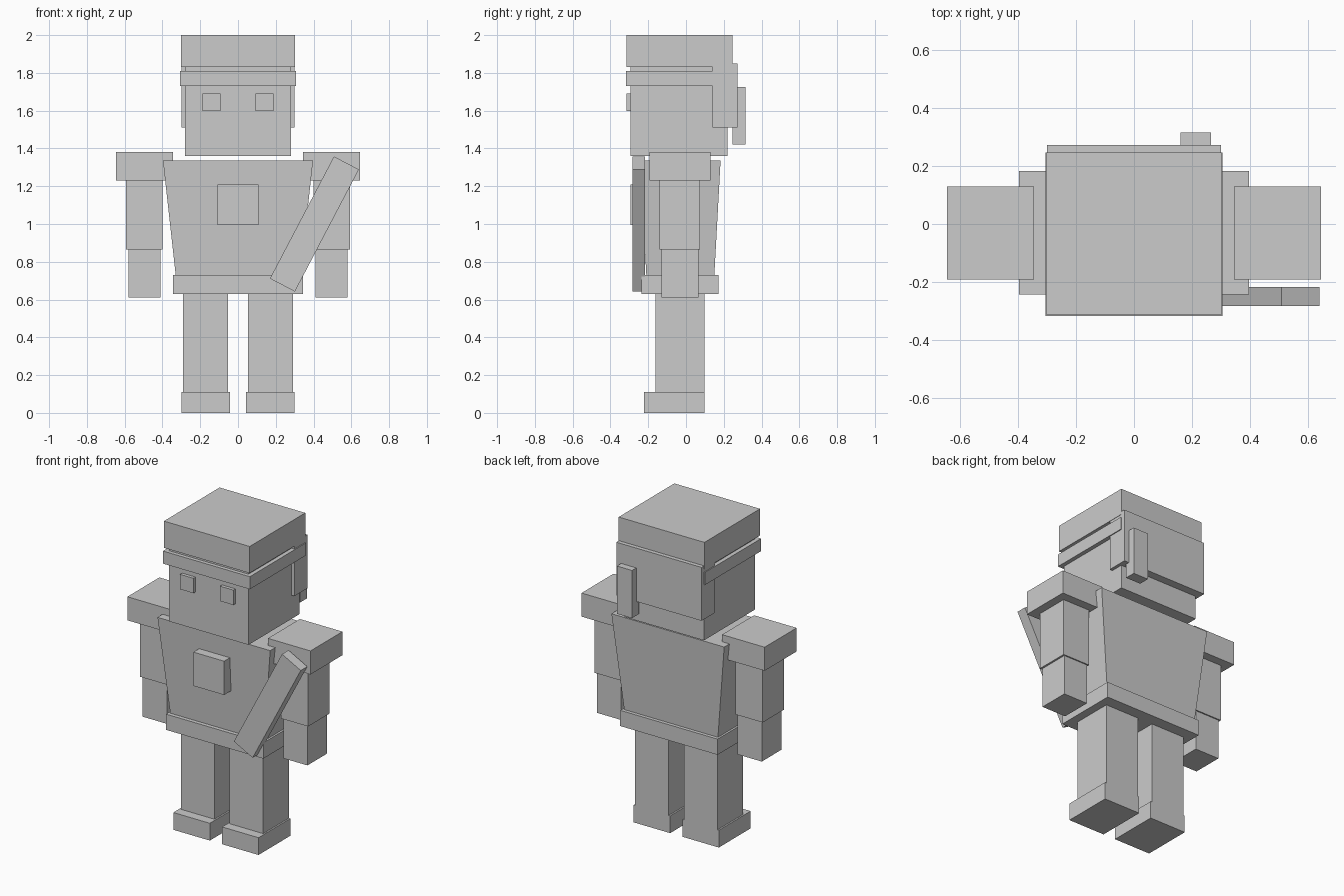
import bpy
from mathutils import Matrix

if "Cube" in bpy.data.objects:
    bpy.data.objects.remove(bpy.data.objects["Cube"])

grey = bpy.data.materials.new("plain_grey")
grey.diffuse_color = (0.6, 0.6, 0.6, 1)
grey.use_nodes = True
grey.node_tree.nodes["Principled BSDF"].inputs["Base Color"].default_value = grey.diffuse_color

FACES = [(0, 3, 2, 1), (4, 5, 6, 7), (0, 1, 5, 4), (1, 2, 6, 5), (2, 3, 7, 6), (3, 0, 4, 7)]


def block(name, x, y, z, top_x=None, top_y=None):
    """Box from (min, max) ranges; optional different ranges at the top for a taper."""
    verts = []
    for (x0, x1), (y0, y1), h in ((x, y, z[0]), (top_x or x, top_y or y, z[1])):
        verts += [(x0, y0, h), (x1, y0, h), (x1, y1, h), (x0, y1, h)]
    mesh = bpy.data.meshes.new(name)
    mesh.from_pydata(verts, [], FACES)
    mesh.materials.append(grey)
    obj = bpy.data.objects.new(name, mesh)
    bpy.context.collection.objects.link(obj)
    return obj


def pair(name, x, y, z):
    """Mirrored left and right blocks."""
    block("right_" + name, x, y, z)
    block("left_" + name, (-x[1], -x[0]), y, z)


# Legs and feet
pair("foot", (0.043, 0.30), (-0.222, 0.098), (0, 0.11))
pair("leg", (0.053, 0.29), (-0.161, 0.098), (0.11, 0.64))

# Belt, tapered torso and chest plate
block("belt", (-0.343, 0.343), (-0.235, 0.172), (0.63, 0.73))
block("torso", (-0.33, 0.33), (-0.21, 0.15), (0.73, 1.335),
      top_x=(-0.397, 0.397), top_y=(-0.243, 0.183))
block("chest_plate", (-0.108, 0.108), (-0.294, -0.2), (0.995, 1.21))

# Arms
pair("shoulder", (0.345, 0.645), (-0.192, 0.13), (1.23, 1.38))
pair("upper_arm", (0.40, 0.592), (-0.14, 0.074), (0.865, 1.23))
pair("forearm", (0.41, 0.58), (-0.13, 0.066), (0.61, 0.865))

# Slanted bar in front of the arm
bar = block("slanted_bar", (-0.0745, 0.0745), (-0.283, -0.217), (-0.365, 0.365))
bar.data.transform(Matrix.Translation((0.4045, 0, 1.0)) @ Matrix.Rotation(0.483, 4, 'Y'))

# Head, eyes, hair and headband
block("head", (-0.28, 0.28), (-0.294, 0.22), (1.36, 1.84))
pair("eye", (0.093, 0.188), (-0.315, -0.28), (1.597, 1.692))
block("hair_top", (-0.302, 0.302), (-0.314, 0.246), (1.83, 2.0))
block("hair_back", (-0.30, 0.30), (0.14, 0.272), (1.51, 1.85))
block("headband", (-0.306, 0.306), (-0.318, 0.246), (1.73, 1.81))
block("headband_tail", (0.16, 0.266), (0.246, 0.315), (1.42, 1.724))
